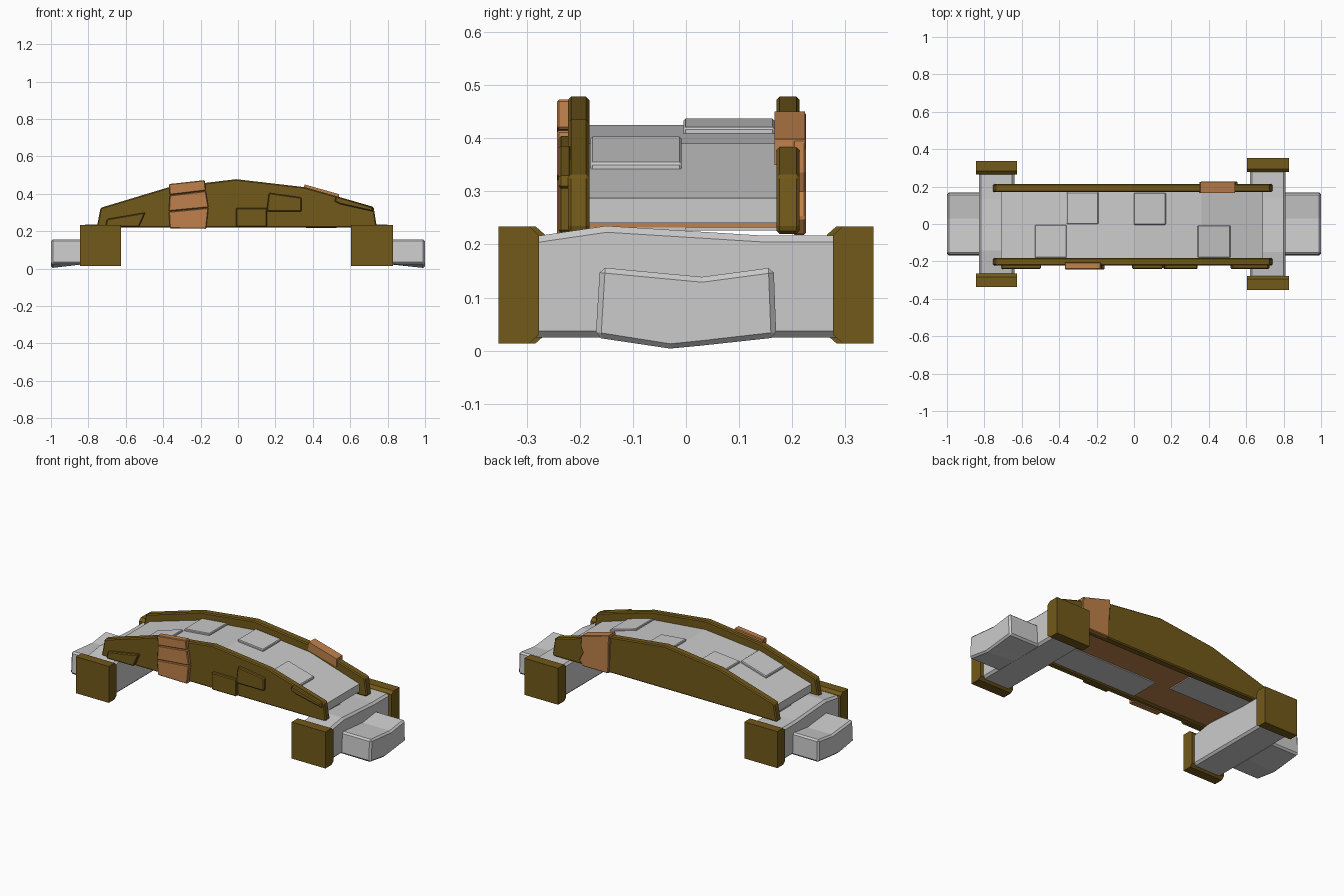
import bpy, bmesh
from mathutils import Vector

if "Cube" in bpy.data.objects:
    bpy.data.objects.remove(bpy.data.objects["Cube"])


def material(name, rgb):
    m = bpy.data.materials.new(name)
    m.diffuse_color = (*rgb, 1)
    m.use_nodes = True
    m.node_tree.nodes["Principled BSDF"].inputs["Base Color"].default_value = m.diffuse_color
    return m


OLIVE = material("olive_stone", (0.17, 0.10, 0.01))
BROWN = material("brown_wood", (0.52, 0.22, 0.07))


def prism(name, pts, axis, lo, hi, mat=None, bevel=0):
    """Extrude a profile: axis 'y' takes (x, z) points, axis 'x' takes (y, z) points."""
    def place(p, t):
        return Vector((p[0], t, p[1])) if axis == 'y' else Vector((t, p[0], p[1]))
    bm = bmesh.new()
    a = [bm.verts.new(place(p, lo)) for p in pts]
    b = [bm.verts.new(place(p, hi)) for p in pts]
    bm.faces.new(a)
    bm.faces.new(b[::-1])
    n = len(pts)
    for i in range(n):
        bm.faces.new((a[i], b[i], b[(i + 1) % n], a[(i + 1) % n]))
    bmesh.ops.recalc_face_normals(bm, faces=bm.faces)
    me = bpy.data.meshes.new(name)
    bm.to_mesh(me)
    bm.free()
    ob = bpy.data.objects.new(name, me)
    bpy.context.collection.objects.link(ob)
    if mat:
        me.materials.append(mat)
    if bevel:
        mod = ob.modifiers.new("chamfer", 'BEVEL')
        mod.width = bevel
        mod.segments = 1
        mod.limit_method = 'ANGLE'
        mod.angle_limit = 0.9
    return ob


def rect(x0, x1, z0, z1):
    return [(x0, z0), (x1, z0), (x1, z1), (x0, z1)]


ARCH = [(-0.71, 0.287), (-0.36, 0.39), (0, 0.425), (0.36, 0.39), (0.69, 0.287)]


def deck_z(x):
    for (xa, za), (xb, zb) in zip(ARCH, ARCH[1:]):
        if x <= xb:
            return za + (zb - za) * (x - xa) / (xb - xa)
    return ARCH[-1][1]


# Arched walkway and its underside boards
prism("deck", [(-0.71, 0.24)] + ARCH + [(0.69, 0.24)], 'y', -0.185, 0.172)
prism("underside_board", rect(-0.70, 0.68, 0.232, 0.245), 'y', -0.184, 0.171, BROWN)
prism("underside_slab_front", rect(-0.15, 0.68, 0.226, 0.24), 'y', -0.18, 0)
prism("underside_slab_back", rect(-0.70, -0.25, 0.226, 0.24), 'y', 0, 0.17)

# Raised paving slabs following the walkway slope
for x0, x1, y0, y1 in [(-0.36, -0.19, 0, 0.17), (0, 0.17, -0.005, 0.167),
                       (-0.53, -0.36, -0.18, -0.005), (0.34, 0.515, -0.18, -0.008)]:
    z0, z1 = deck_z(x0), deck_z(x1)
    prism("paving_slab", [(x0, z0 - 0.02), (x1, z1 - 0.02), (x1, z1 + 0.012), (x0, z0 + 0.012)],
          'y', y0, y1, None, 0.004)

# Side walls
WALL = [(-0.755, 0.22), (-0.735, 0.325), (-0.37, 0.435), (-0.01, 0.478),
        (0.36, 0.435), (0.725, 0.33), (0.74, 0.235), (0.735, 0.22)]
prism("front_wall", WALL, 'y', -0.222, -0.182, OLIVE, 0.006)
prism("back_wall", WALL, 'y', 0.17, 0.214, OLIVE, 0.006)

# Raised stones on the front wall
for pts in [rect(-0.01, 0.155, 0.222, 0.325),
            [(0.155, 0.325), (0.165, 0.405), (0.34, 0.38), (0.34, 0.305), (0.155, 0.305)],
            [(-0.71, 0.222), (-0.70, 0.265), (-0.495, 0.30), (-0.53, 0.222)],
            [(0.515, 0.36), (0.525, 0.387), (0.715, 0.33), (0.725, 0.305), (0.545, 0.345)]]:
    prism("wall_stone", pts, 'y', -0.24, -0.215, OLIVE, 0.005)

# Wooden repair planks over the walls
for pts in [[(-0.365, 0.215), (-0.17, 0.213), (-0.158, 0.325), (-0.37, 0.305)],
            [(-0.37, 0.307), (-0.158, 0.327), (-0.172, 0.415), (-0.365, 0.392)],
            [(-0.365, 0.394), (-0.172, 0.417), (-0.178, 0.473), (-0.37, 0.452)]]:
    prism("front_plank", pts, 'y', -0.243, -0.205, BROWN, 0.004)
prism("back_plank", [(0.36, 0.218), (0.53, 0.218), (0.555, 0.25), (0.53, 0.30), (0.545, 0.335),
                     (0.54, 0.398), (0.355, 0.45)], 'y', 0.20, 0.226, BROWN, 0.004)
prism("back_plank_cap", [(0.35, 0.40), (0.54, 0.35), (0.54, 0.398), (0.355, 0.45)],
      'y', 0.167, 0.224, BROWN)

# Cross beams, end posts and steps at both ends
BEAM = [(-0.30, 0.025), (0.30, 0.025), (0.30, 0.217), (0.14, 0.217), (-0.15, 0.235), (-0.30, 0.213)]
STEP = [(-0.17, 0.025), (-0.03, 0.003), (0.03, 0.009), (0.17, 0.025),
        (0.165, 0.157), (0.03, 0.139), (-0.162, 0.157)]
for side, b0, b1, p0, p1, inner, outer, step_in in [
        ("right", 0.62, 0.81, 0.605, 0.83, 0.277, 0.353, 0.79),
        ("left", -0.83, -0.64, -0.845, -0.625, 0.265, 0.337, -0.81)]:
    k = 1 if side == "right" else 0.95
    prism(side + "_beam", [(y * k, z) for y, z in BEAM], 'x', b0, b1, None, 0.012)
    for s, label in [(-1, "front"), (1, "back")]:
        e = 0.018
        outline = [(s * inner, 0.03), (s * (inner + e), 0.014), (s * outer, 0.014),
                   (s * outer, 0.234), (s * (inner + e), 0.234), (s * inner, 0.218)]
        prism(f"{side}_{label}_post", outline, 'x', p0, p1, OLIVE)
    end = 1 if side == "right" else -1
    step = prism(side + "_step", STEP, 'x', min(step_in, end), max(step_in, end), None, 0.01)
    # the sole rises towards the beam
    for v in step.data.vertices:
        if abs(v.co.x) < 0.9 and v.co.z < 0.05:
            v.co.z = 0.025
